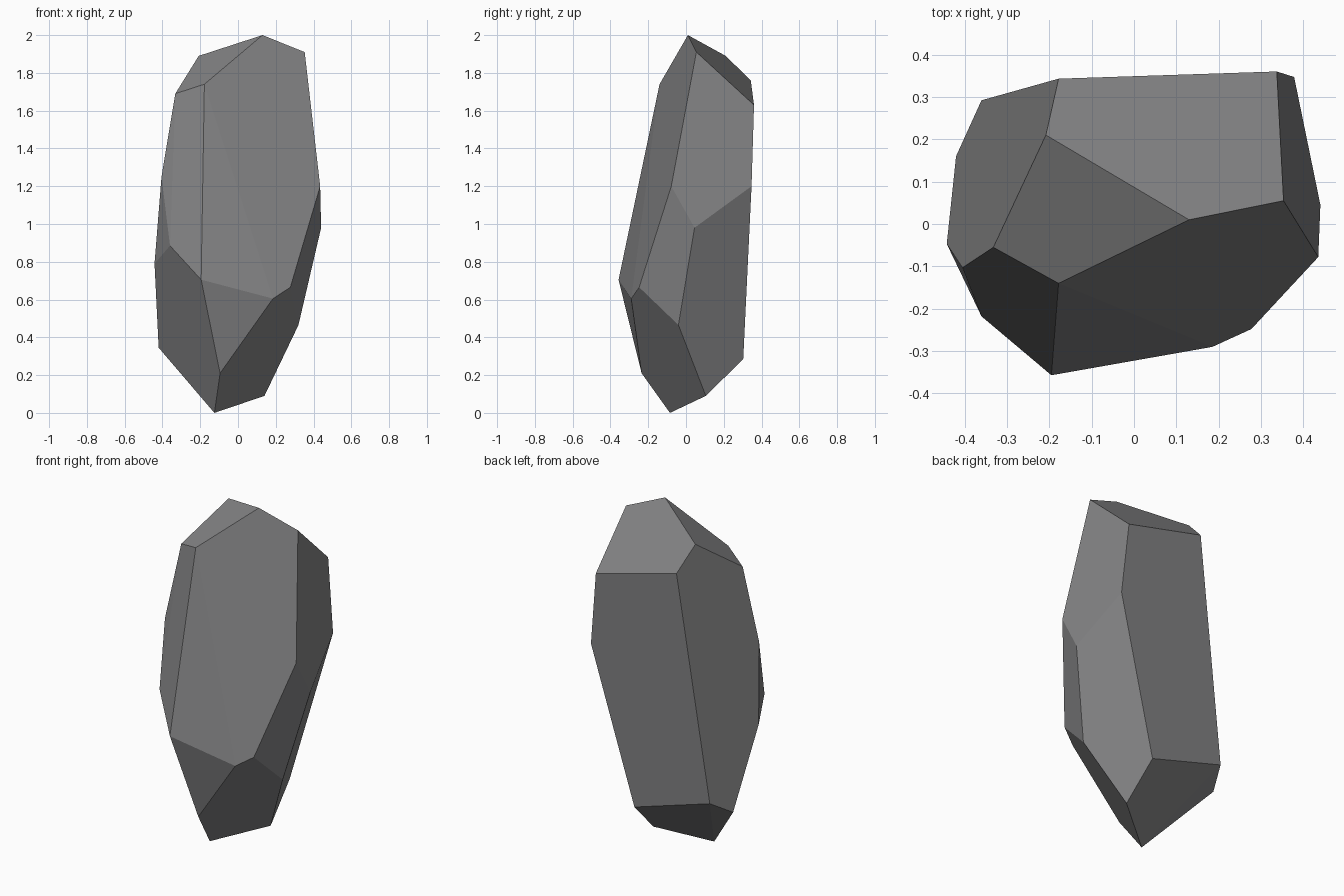
import bpy, bmesh, math

# Corner points of the faceted boulder, wrapped in a convex hull
corners = [
    # crown
    (0.13, 0.01, 2.0), (0.353, 0.055, 1.91), (-0.208, 0.21, 1.89),
    (-0.332, -0.055, 1.69), (-0.178, -0.14, 1.74),
    (0.337, 0.36, 1.63), (-0.178, 0.343, 1.76),
    # waist
    (0.435, -0.078, 1.2), (0.44, 0.045, 0.98), (0.378, 0.347, 1.2),
    (-0.405, -0.103, 1.25), (-0.36, -0.218, 0.885), (-0.442, -0.047, 0.79),
    (-0.195, -0.357, 0.705), (0.185, -0.29, 0.605), (0.277, -0.248, 0.665),
    # foot
    (0.32, -0.04, 0.465), (-0.095, -0.235, 0.21), (-0.125, -0.085, 0.0),
    (0.14, 0.105, 0.09), (-0.42, 0.16, 0.345), (-0.36, 0.292, 0.43),
    (0.125, 0.303, 0.285),
]

bm = bmesh.new()
for c in corners:
    bm.verts.new(c)
bmesh.ops.convex_hull(bm, input=bm.verts[:])
# merge the nearly flat triangles into broad facets
bmesh.ops.dissolve_limit(bm, angle_limit=math.radians(3),
                         verts=bm.verts[:], edges=bm.edges[:])
bmesh.ops.recalc_face_normals(bm, faces=bm.faces[:])

mesh = bpy.data.meshes.new("boulder")
bm.to_mesh(mesh)
bm.free()

# Stone colour
stone = bpy.data.materials.new("grey stone")
stone.diffuse_color = (0.23, 0.23, 0.235, 1)
mesh.materials.append(stone)

boulder = bpy.data.objects.new("boulder", mesh)
bpy.context.collection.objects.link(boulder)
